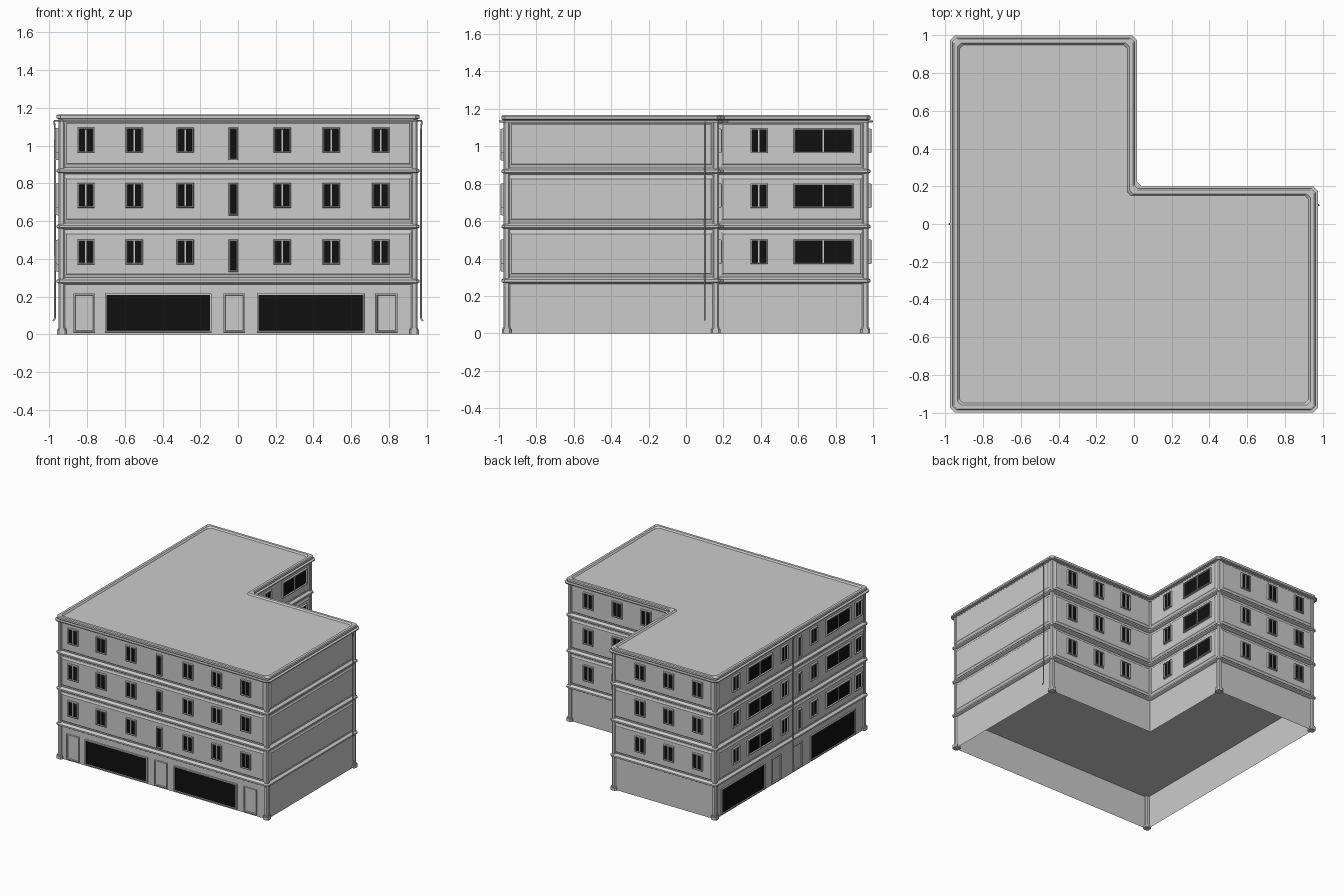
import bpy, bmesh

if "Cube" in bpy.data.objects:
    bpy.data.objects.remove(bpy.data.objects["Cube"])

black = bpy.data.materials.new("dark_glass")
black.diffuse_color = (0.005, 0.005, 0.005, 1)
black.use_nodes = True
black.node_tree.nodes["Principled BSDF"].inputs["Base Color"].default_value = black.diffuse_color

# L-shaped footprint: corner and outward offset direction
L = [(-.94, -.965, -1, -1), (.94, -.965, 1, -1), (.94, .165, 1, 1),
     (-.02, .165, 1, 1), (-.02, .965, 1, 1), (-.94, .965, -1, 1)]

# Facades: (wall axis, plane position, outward sign, start, end)
FRONT = ('x', -.965, -1, -.94, .94)
BACK = ('x', .965, 1, -.94, -.02)
WING_BACK = ('x', .165, 1, -.02, .94)
LEFT = ('y', -.94, -1, -.965, .965)
RIGHT = ('y', .94, 1, -.965, .165)
INNER = ('y', -.02, 1, .165, .965)


def finish(name, bm, mat=None, recalc=True):
    if recalc:
        bmesh.ops.recalc_face_normals(bm, faces=bm.faces)
    me = bpy.data.meshes.new(name)
    bm.to_mesh(me)
    bm.free()
    ob = bpy.data.objects.new(name, me)
    bpy.context.collection.objects.link(ob)
    if mat:
        me.materials.append(mat)
    return ob


def bridge(bm, a, b):
    for i in range(len(a)):
        j = (i + 1) % len(a)
        bm.faces.new((a[i], a[j], b[j], b[i]))


def outline(off, c):
    """Footprint pushed out by off, every corner cut by c."""
    p = [(x + sx * off, y + sy * off) for x, y, sx, sy in L]
    if not c:
        return p
    out = []
    for i, (x, y) in enumerate(p):
        for q in (p[i - 1], p[(i + 1) % len(p)]):
            d = abs(q[0] - x) + abs(q[1] - y)
            out.append((x + (q[0] - x) * c / d, y + (q[1] - y) * c / d))
    return out


def sweep(name, profile, c=0.0, closed=True, cap=False):
    """Run an (offset, z) profile around the footprint."""
    bm = bmesh.new()
    loops = [[bm.verts.new((x, y, z)) for x, y in outline(o, c)] for o, z in profile]
    for a, b in zip(loops, loops[1:]):
        bridge(bm, a, b)
    if closed:
        bridge(bm, loops[-1], loops[0])
    if cap:
        bm.faces.new(loops[-1])
    return finish(name, bm)


def relief(bm, wall, rect, steps, cap=True):
    """Stepped rectangle on a facade; steps are (inset, depth)."""
    axis, pos, s, _, _ = wall
    u0, u1, z0, z1 = rect
    loops = []
    for i, d in steps:
        pts = [(u0 + i, z0 + i), (u1 - i, z0 + i), (u1 - i, z1 - i), (u0 + i, z1 - i)]
        w = pos + s * d
        loops.append([bm.verts.new((u, w, z) if axis == 'x' else (w, u, z)) for u, z in pts])
    first = len(bm.faces)
    for a, b in zip(loops, loops[1:]):
        bridge(bm, a, b)
    if cap:
        bm.faces.new(loops[-1])
    # turn every new face outward
    bm.faces.ensure_lookup_table()
    f = bm.faces[-1] if cap else bm.faces[first + 4]
    f.normal_update()
    n = f.normal.y if axis == 'x' else f.normal.x
    if n * s < 0:
        bmesh.ops.reverse_faces(bm, faces=[bm.faces[k] for k in range(first, len(bm.faces))])


# Walls with roof on top, and the ceiling over the open ground floor
sweep("walls_and_roof", [(0, 0), (0, 1.155)], closed=False, cap=True)
bm = bmesh.new()
bm.faces.new([bm.verts.new((x, y, .272)) for x, y in reversed(outline(0, 0))])
finish("ground_floor_ceiling", bm, recalc=False)

# String courses between floors, cornice and gutter
for k, z in enumerate((.27, .56, .855)):
    sweep(f"string_course_{k + 1}",
          [(0, z - .005), (.013, z), (.021, z + .005), (.021, z + .017),
           (.013, z + .023), (0, z + .03)], c=.015)
sweep("cornice", [(-.015, 1.12), (.008, 1.12), (.012, 1.14), (.022, 1.145),
                  (.022, 1.16), (.015, 1.166), (-.005, 1.166), (-.015, 1.155)], c=.02)
sweep("gutter", [(0, 1.128), (.033, 1.128), (.035, 1.137), (0, 1.137)], c=.025)

# Raised wall panels on each upper floor
bm = bmesh.new()
for wall in (FRONT, BACK, WING_BACK, LEFT, RIGHT, INNER):
    for off in (0, .292, .585):
        relief(bm, wall, (wall[3] + .014, wall[4] - .014, .302 + off, .55 + off),
               [(0, 0), (0, .004), (.012, .007), (.018, .012)])
finish("wall_panels", bm, recalc=False)

# Windows: centre, kind
SMALL, WIDE, SLIM = (.092, .37), (.32, .37), (.05, .33)
xs = (.235, .495, .757)
layout = [
    (FRONT, [(x, SMALL) for x in (-.806, -.55, -.28) + xs] + [(-.025, SLIM)]),
    (WING_BACK, [(x, SMALL) for x in xs]),
    (BACK, [(x, SMALL) for x in (-.27, -.53, -.79)]),
    (INNER, [(.39, SMALL), (.735, WIDE)]),
    (LEFT, [(y, SMALL) for y in (.72, .095, -.285, -.86)]
     + [(.41, WIDE), (-.60, WIDE), (-.10, SLIM)]),
]
frames, panes = bmesh.new(), bmesh.new()
for wall, items in layout:
    for off in (0, .3, .593):
        for u, (w, z0) in items:
            r = (u - w / 2, u + w / 2, z0 + off, .502 + off)
            relief(frames, wall, r, [(0, .01), (.002, .025), (.008, .027), (.010, .012)], False)
            relief(panes, wall, r, [(.008, .012), (.009, .0155)])
            if w > .06:  # centre mullion
                relief(frames, wall, (u - .004, u + .004, r[2] + .008, r[3] - .008),
                       [(0, .012), (0, .022)])

# Shop windows and doors on the ground floor
doors = bmesh.new()
shops = [(FRONT, (-.705, -.14)), (FRONT, (.1, .67)), (LEFT, (.33, .89)), (LEFT, (-.84, -.26))]
for wall, (a, b) in shops:
    r = (a, b, .01, .217)
    relief(frames, wall, r, [(0, 0), (.001, .01), (.008, .01), (.009, .001)], False)
    relief(panes, wall, r, [(.008, 0), (.008, .003)])
door_spots = [(FRONT, -.815), (FRONT, -.02), (FRONT, .788), (LEFT, .18), (LEFT, -.09)]
for wall, u in door_spots:
    relief(doors, wall, (u - .058, u + .058, .01, .217),
           [(0, 0), (.001, .01), (.008, .01), (.011, .003)])
finish("window_frames", frames, recalc=False)
finish("window_panes", panes, black, recalc=False)
finish("doors", doors, recalc=False)


# Corner pillars with wider bases
def prism(bm, x, y, r, z0, z1, cut):
    p = [(r, -r + cut), (r, r - cut), (r - cut, r), (-r + cut, r),
         (-r, r - cut), (-r, -r + cut), (-r + cut, -r), (r - cut, -r)]
    lo, hi = ([bm.verts.new((x + a, y + b, z)) for a, b in p] for z in (z0, z1))
    bridge(bm, lo, hi)
    bm.faces.new(lo)
    bm.faces.new(hi)


pillars, bases = bmesh.new(), bmesh.new()
for i, (x, y, sx, sy) in enumerate(L):
    if i == 3:
        continue
    cx, cy = x - sx * .006, y - sy * .006
    prism(pillars, cx, cy, .017, 0, 1.13, .008)
    prism(bases, cx, cy, .026, 0, .024, .01)
    prism(bases, cx, cy, .021, .024, .032, .009)
finish("corner_pillars", pillars)
finish("pillar_bases", bases)

# Drainpipes on both sides
for name, s, y in (("drainpipe_right", 1, .1), ("drainpipe_left", -1, 0)):
    cu = bpy.data.curves.new(name, 'CURVE')
    cu.dimensions = '3D'
    cu.bevel_depth = .005
    cu.bevel_resolution = 1
    cu.use_fill_caps = True
    sp = cu.splines.new('POLY')
    path = [(.975, 1.132), (.97, 1.09), (.97, .085), (.98, .07)]
    sp.points.add(len(path) - 1)
    for pt, (x, z) in zip(sp.points, path):
        pt.co = (s * x, y, z, 1)
    bpy.context.collection.objects.link(bpy.data.objects.new(name, cu))
